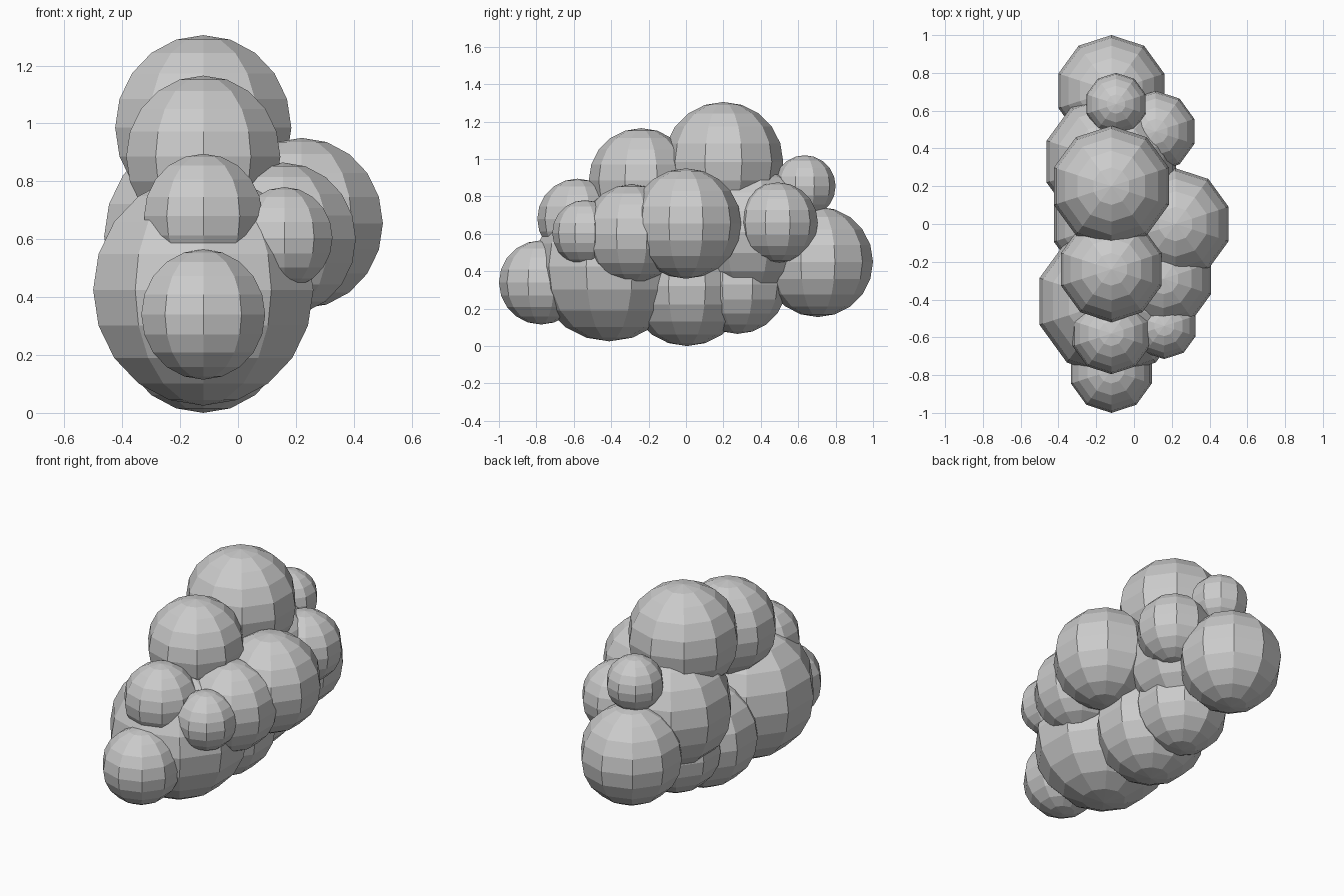
import bpy

# Low-poly cloud: overlapping flat-shaded puffs (name, x, y, z, radius)
PUFFS = [
    # central row
    ("front_puff", -0.12, -0.775, 0.34, 0.225),
    ("front_base_puff", -0.12, -0.41, 0.425, 0.40),
    ("middle_base_puff", -0.12, 0.005, 0.32, 0.32),
    ("rear_base_puff", -0.12, 0.275, 0.33, 0.265),
    ("rear_core_puff", -0.12, 0.33, 0.61, 0.36),
    ("back_puff", -0.12, 0.705, 0.45, 0.295),
    # top row
    ("front_top_puff", -0.12, -0.58, 0.68, 0.215),
    ("middle_top_puff", -0.12, -0.24, 0.885, 0.28),
    ("crown_puff", -0.12, 0.20, 0.985, 0.32),
    ("rear_top_puff", -0.095, 0.635, 0.855, 0.165),
    # right side row
    ("side_front_puff", 0.16, -0.54, 0.605, 0.175),
    ("side_middle_puff", 0.155, -0.29, 0.60, 0.265),
    ("side_large_puff", 0.22, 0.0, 0.655, 0.295),
    ("side_rear_puff", 0.115, 0.49, 0.66, 0.215),
]


def add_puff(name, x, y, z, radius):
    bpy.ops.mesh.primitive_uv_sphere_add(
        segments=10, ring_count=10, radius=radius, location=(x, y, z))
    bpy.context.object.name = name


for puff in PUFFS:
    add_puff(*puff)
